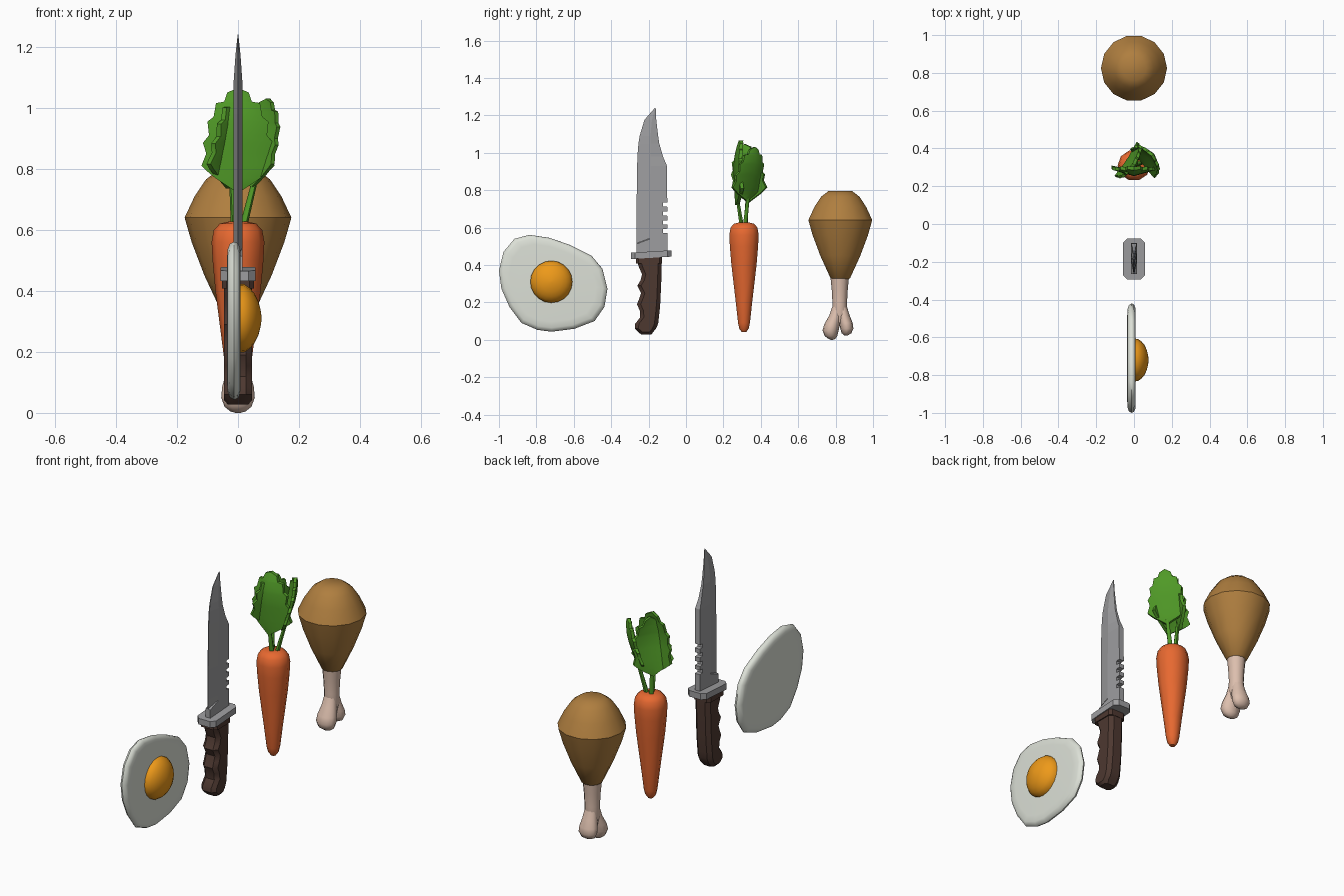
import bpy, bmesh, math
from mathutils import Vector

if "Cube" in bpy.data.objects:
    bpy.data.objects.remove(bpy.data.objects["Cube"])


def material(name, r, g, b):
    m = bpy.data.materials.new(name)
    m.diffuse_color = (r, g, b, 1)
    m.use_nodes = True
    m.node_tree.nodes["Principled BSDF"].inputs["Base Color"].default_value = m.diffuse_color
    return m


WHITE = material("egg_white", 0.72, 0.75, 0.68)
YOLK = material("yolk", 0.85, 0.32, 0.01)
WOOD = material("wood", 0.075, 0.04, 0.03)
STEEL = material("steel", 0.34, 0.34, 0.35)
ORANGE = material("orange", 0.80, 0.14, 0.03)
GREEN = material("green", 0.08, 0.32, 0.02)
MEAT = material("meat", 0.43, 0.21, 0.05)
BONE = material("bone", 0.72, 0.52, 0.42)


def finish(bm, name, mat, angle=None):
    bmesh.ops.recalc_face_normals(bm, faces=bm.faces)
    me = bpy.data.meshes.new(name)
    bm.to_mesh(me)
    bm.free()
    me.materials.append(mat)
    ob = bpy.data.objects.new(name, me)
    bpy.context.collection.objects.link(ob)
    if angle:
        bpy.ops.object.select_all(action='DESELECT')
        bpy.context.view_layer.objects.active = ob
        ob.select_set(True)
        bpy.ops.object.shade_smooth_by_angle(angle=math.radians(angle))
    return ob


def add_loft(bm, rings):
    """Skin a stack of equal-length closed rings and cap both ends."""
    vs = [[bm.verts.new(p) for p in ring] for ring in rings]
    n = len(vs[0])
    for a, b in zip(vs, vs[1:]):
        for i in range(n):
            j = (i + 1) % n
            bm.faces.new((a[i], a[j], b[j], b[i]))
    bm.faces.new(vs[0])
    bm.faces.new(vs[-1])


def loft(name, rings, mat, angle=None):
    bm = bmesh.new()
    add_loft(bm, rings)
    return finish(bm, name, mat, angle)


def circle(x, y, z, rx, ry=None, n=12, turn=0.0):
    ry = rx if ry is None else ry
    return [Vector((x + rx * math.cos(turn + math.tau * i / n),
                    y + ry * math.sin(turn + math.tau * i / n), z)) for i in range(n)]


def octagon(x, y0, y1, c, z, slope=0.0):
    pts = [(x - c, y0), (x, y0 + c), (x, y1 - c), (x - c, y1),
           (c - x, y1), (-x, y1 - c), (-x, y0 + c), (c - x, y0)]
    return [(px, py, z + slope * (py - (y0 + y1) / 2)) for px, py in pts]


# Fried egg: puffy slab from one outline, plus a yolk dome
EY, EZ = -0.72, 0.31
egg = [(-.837, .561), (-.917, .54), (-.976, .47), (-1, .37), (-.987, .273), (-.944, .176),
       (-.88, .09), (-.794, .053), (-.719, .043), (-.596, .059), (-.489, .10), (-.436, .176),
       (-.42, .273), (-.447, .38), (-.505, .449), (-.623, .508), (-.73, .545)]
slab = [(-.036, .78), (-.034, .9), (-.027, .97), (-.013, 1), (0, .98), (.007, .92), (.009, .8)]
loft("egg_white", [[(x, EY + (y - EY) * s, EZ + (z - EZ) * s) for y, z in egg]
                   for x, s in slab], WHITE, 50)
dome = [(0, .113), (.02, .112), (.04, .098), (.055, .08), (.067, .055), (.074, .028), (.077, .006)]
loft("yolk", [[(x, EY + p.x, EZ + p.y) for p in circle(0, 0, 0, r, n=20)]
              for x, r in dome], YOLK, 50)


# Knife blade: six-point sections (cutting edge, grind line, spine)
def section(z, edge, grind, spine, te, tg, ts, tilt=0.0):
    return [(te, edge, z), (tg, grind, z + tilt), (ts, spine, z + tilt),
            (-ts, spine, z + tilt), (-tg, grind, z + tilt), (-te, edge, z)]


T = 0.015
blade = [section(.45, -.265, -.195, -.1, T, T, T),
         section(.512, -.265, -.195, -.1, T, T, T, .026),
         section(.516, -.265, -.195, -.1, .002, T, T, .026)]
for low in (.57, .615, .663, .711):
    for z, spine in ((low, -.1), (low + .002, -.122), (low + .022, -.122), (low + .024, -.1)):
        blade.append(section(z, -.264, -.195, spine, .002, T, T))
blade += [section(.93, -.261, -.19, -.102, .002, T, T),
          section(.98, -.26, -.19, -.123, .002, T, .009),
          section(1.05, -.254, -.19, -.143, .002, T, .006),
          section(1.09, -.248, -.19, -.149, .002, .014, .005),
          section(1.176, -.222, -.182, -.159, .002, .008, .003),
          section(1.24, -.166, -.164, -.162, .001, .001, .001)]
loft("knife_blade", blade, STEEL)

# Guard, collar and finger-grooved handle
loft("knife_guard", [octagon(.057, -.295, -.077, .022, z, .06) for z in (.438, .472)], STEEL)
loft("knife_collar", [octagon(.052, -.268, -.128, .015, z) for z in (.408, .442)], WOOD)
grip = [(.415, -.26, -.13), (.385, -.25, -.13), (.35, -.235, -.131), (.318, -.243, -.132),
        (.29, -.26, -.133), (.25, -.24, -.135), (.22, -.25, -.136), (.19, -.262, -.138),
        (.155, -.247, -.141), (.12, -.245, -.145), (.085, -.272, -.149), (.06, -.274, -.16),
        (.042, -.255, -.175)]
handle = [octagon(.046, y0, y1, .02, z) for z, y0, y1 in grip]
handle.append(octagon(.034, -.24, -.185, .014, .028))
loft("knife_handle", handle, WOOD, 35)

# Carrot root
CY = 0.31
root = [(.042, .014), (.06, .027), (.09, .034), (.2, .047), (.4, .072), (.5, .081),
        (.56, .084), (.6, .077), (.62, .058), (.627, .03)]
loft("carrot_root", [circle(0, CY, z, r * 1.03, r * .98, 10) for z, r in root], ORANGE, 50)

# Leafy tops: mirrored lobed outline, folded at the vein and leaning outwards
lobes = [(.03, .02), (.075, .05), (.105, .075), (.12, .09), (.104, .13), (.115, .165),
         (.095, .19), (.1, .235), (.08, .25), (.072, .295), (.045, .30), (.035, .33)]


def leaf(name, base, angle, lean, scale):
    base = Vector(base)
    across = Vector((math.cos(angle), math.sin(angle), 0))
    out = Vector((across.y, -across.x, 0))

    def place(u, v, d):
        bend = lean * v - abs(u) * .25 - 1.2 * max(0, v - .17) ** 2
        return base + (across * u + Vector((0, 0, v)) + out * (bend + d)) * scale

    bm = bmesh.new()
    vein = [0] + [v for _, v in lobes] + [.345]
    for side in (1, -1):
        line = [(0, 0)] + [(u * side, v) for u, v in lobes] + [(0, .345)]
        layers = []
        for d in (-.009, .009):
            rim = [bm.verts.new(place(u, v, d)) for u, v in line]
            mid = [bm.verts.new(place(0, v, d * 1.4)) for v in vein]
            for i in range(len(line) - 1):
                bm.faces.new((rim[i], rim[i + 1], mid[i + 1], mid[i]))
            layers.append(rim)
        a, b = layers
        for i in range(len(a) - 1):
            bm.faces.new((a[i], a[i + 1], b[i + 1], b[i]))
    bmesh.ops.remove_doubles(bm, verts=bm.verts, dist=.0005)
    finish(bm, name, GREEN, 40)
    # Stem from the root up to the leaf
    start = Vector((0, CY, .61)).lerp(Vector((base.x, base.y, .61)), .35)
    end = base + Vector((0, 0, .05)) + out * lean * .05
    rings = []
    for t, r in ((0, .013), (.5, .011), (1, .009)):
        p = start.lerp(end, t)
        rings.append(circle(p.x, p.y, p.z, r, n=6))
    loft(name + "_stem", rings, GREEN, 60)


leaf("front_leaf", (0, .275, .72), 0, .05, 1.0)
leaf("right_leaf", (.05, .325, .74), math.radians(130), .32, .84)
leaf("left_leaf", (-.03, .335, .735), math.radians(57), .22, .9)

# Drumstick meat
DY = 0.825
meat = [(.32, .035), (.33, .054), (.45, .11), (.56, .152), (.64, .175), (.71, .142),
        (.765, .105), (.795, .065)]
loft("drumstick_meat", [circle(0, DY, z, r, n=14) for z, r in meat], MEAT, 38)

# Bone shaft with two knuckles
bm = bmesh.new()
add_loft(bm, [circle(0, DY - .003, z, r, n=12) for z, r in
              ((.34, .05), (.27, .043), (.2, .039), (.14, .041), (.09, .03))])
knuckles = (
    [(.2, .816, .03, .026), (.13, .80, .04, .034), (.085, .782, .052, .042),
     (.05, .773, .055, .043), (.02, .775, .044, .034), (.005, .78, .025, .018), (0, .78, .008, .006)],
    [(.2, .828, .03, .026), (.13, .843, .04, .032), (.09, .855, .05, .036),
     (.06, .86, .052, .035), (.035, .858, .04, .026), (.024, .856, .015, .01)])
for rows in knuckles:
    add_loft(bm, [circle(0, y, z, rx, ry, 12) for z, y, rx, ry in rows])
finish(bm, "drumstick_bone", BONE, 50)
